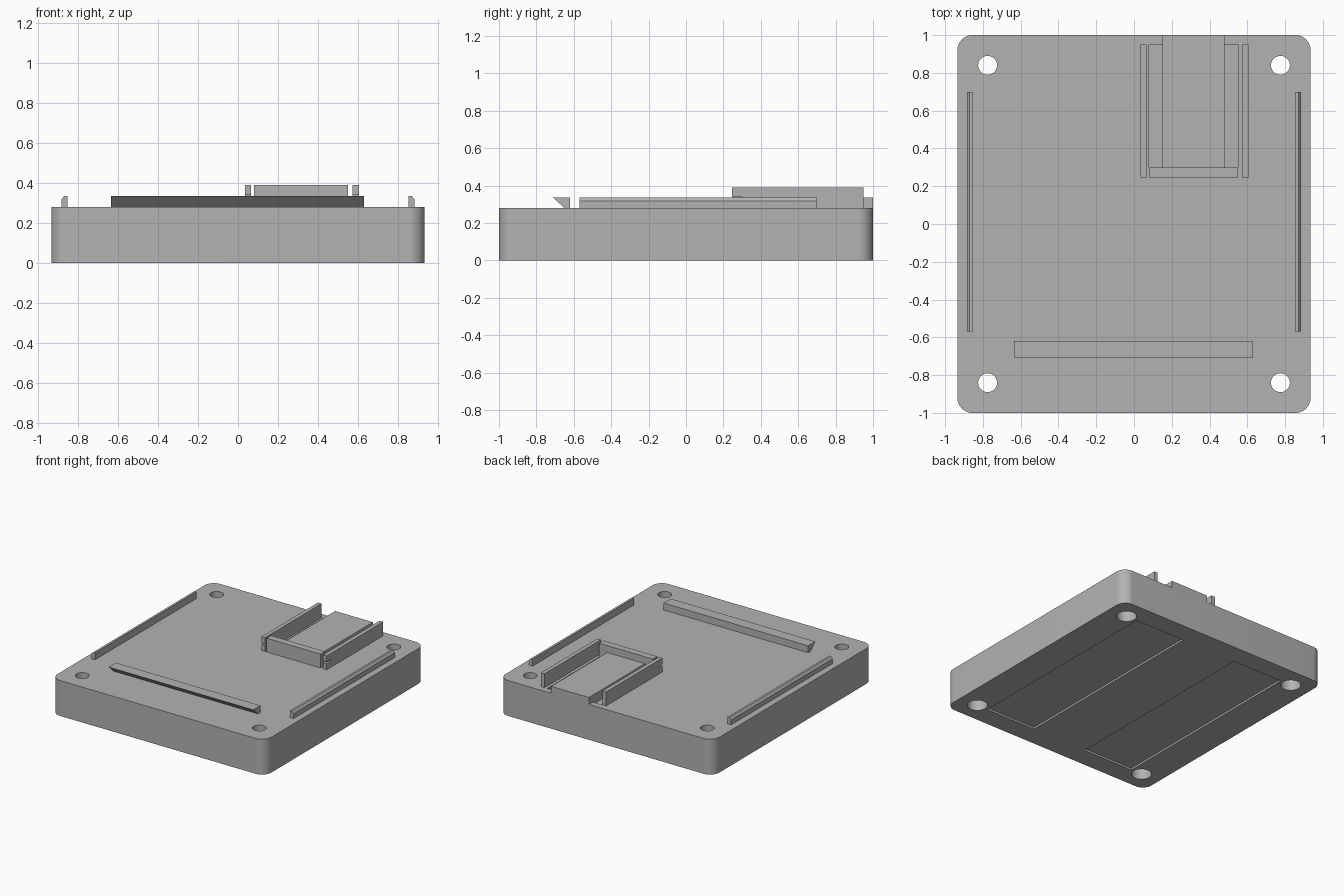
import bpy, bmesh
from math import radians

cube = bpy.data.objects.get("Cube")
if cube:
    bpy.data.objects.remove(cube, do_unlink=True)

GREY = (0.45, 0.45, 0.45, 1)
mat = bpy.data.materials.new("plain grey")
mat.use_nodes = True
mat.diffuse_color = GREY
mat.node_tree.nodes["Principled BSDF"].inputs["Base Color"].default_value = GREY

DECK = 0.28      # top of the base
LOW = 0.335      # top of rails, hook and plate
HIGH = 0.39      # top of the slot walls


def finish(name, bm):
    bmesh.ops.recalc_face_normals(bm, faces=bm.faces)
    mesh = bpy.data.meshes.new(name)
    bm.to_mesh(mesh)
    bm.free()
    mesh.materials.append(mat)
    obj = bpy.data.objects.new(name, mesh)
    bpy.context.collection.objects.link(obj)
    return obj


def extrude(name, points, offset):
    """Extrude a closed outline of 3D points by an offset."""
    bm = bmesh.new()
    face = bm.faces.new([bm.verts.new(p) for p in points])
    geom = bmesh.ops.extrude_face_region(bm, geom=[face])["geom"]
    verts = [v for v in geom if isinstance(v, bmesh.types.BMVert)]
    bmesh.ops.translate(bm, verts=verts, vec=offset)
    return finish(name, bm)


def box(name, x0, x1, y0, y1, z0, z1):
    outline = [(x0, y0, z0), (x1, y0, z0), (x1, y1, z0), (x0, y1, z0)]
    return extrude(name, outline, (0, 0, z1 - z0))


def cylinder(name, x, y, z0, z1, radius):
    bm = bmesh.new()
    bmesh.ops.create_cone(bm, cap_ends=True, segments=40, radius1=radius,
                          radius2=radius, depth=z1 - z0)
    bmesh.ops.translate(bm, verts=bm.verts, vec=(x, y, (z0 + z1) / 2))
    return finish(name, bm)


def activate(obj):
    bpy.ops.object.select_all(action="DESELECT")
    obj.select_set(True)
    bpy.context.view_layer.objects.active = obj


def cut(target, cutter):
    cutter.hide_render = True
    mod = target.modifiers.new("cut", "BOOLEAN")
    mod.operation, mod.solver, mod.object = "DIFFERENCE", "EXACT", cutter
    activate(target)
    bpy.ops.object.modifier_apply(modifier=mod.name)
    bpy.data.objects.remove(cutter, do_unlink=True)


# Base slab with rounded vertical corners
base = box("base", -0.935, 0.935, -1, 1, 0, DECK)
bm = bmesh.new()
bm.from_mesh(base.data)
upright = [e for e in bm.edges if abs(e.verts[0].co.z - e.verts[1].co.z) > 0.1]
bmesh.ops.bevel(bm, geom=upright, offset=0.08, segments=10, profile=0.5, affect="EDGES")
bm.to_mesh(base.data)
bm.free()

# Screw holes, counterbored from below, and two shallow recesses underneath
for sx in (-1, 1):
    x0, x1 = sorted((sx * 0.24, sx * 0.68))
    cut(base, box("underside_recess", x0, x1, -0.84, 0.84, -0.1, 0.015))
    for sy in (-1, 1):
        cut(base, cylinder("screw_hole", sx * 0.775, sy * 0.84, -0.1, 0.5, 0.05))
        cut(base, cylinder("counterbore", sx * 0.775, sy * 0.84, -0.1, 0.16, 0.073))

# Channels either side of the slot plate
for x0, x1 in ((0.08, 0.15), (0.48, 0.55)):
    cut(base, box("slot_channel", x0, x1, 0.30, 0.95, DECK - 0.02, 0.5))
activate(base)
bpy.ops.object.shade_smooth_by_angle(angle=radians(30))

# Side rails, chamfered on their outer top edge
for side, s in (("left", 1), ("right", -1)):
    profile = [(0.853, DECK), (0.884, DECK), (0.884, 0.317), (0.87, LOW), (0.853, LOW)]
    extrude(side + "_rail", [(s * x, -0.57, z) for x, z in profile], (0, 1.27, 0))

# Front hook, undercut towards the front
hook = [(-0.65, DECK), (-0.62, DECK), (-0.62, LOW), (-0.71, LOW)]
extrude("front_hook", [(-0.635, y, z) for y, z in hook], (1.265, 0, 0))

# Slot: raised plate, end wall and two side walls with notched front ends
box("slot_plate", 0.15, 0.48, 0.30, 1, DECK - 0.02, LOW)
box("slot_end_wall", 0.08, 0.55, 0.245, 0.30, DECK, HIGH)
for side, x0, x1 in (("right", 0.034, 0.066), ("left", 0.573, 0.605)):
    wall = [(0.245, DECK), (0.95, DECK), (0.95, HIGH), (0.245, HIGH),
            (0.245, 0.342), (0.30, 0.342), (0.30, 0.33), (0.245, 0.33)]
    extrude("slot_wall_" + side, [(x0, y, z) for y, z in wall], (x1 - x0, 0, 0))
